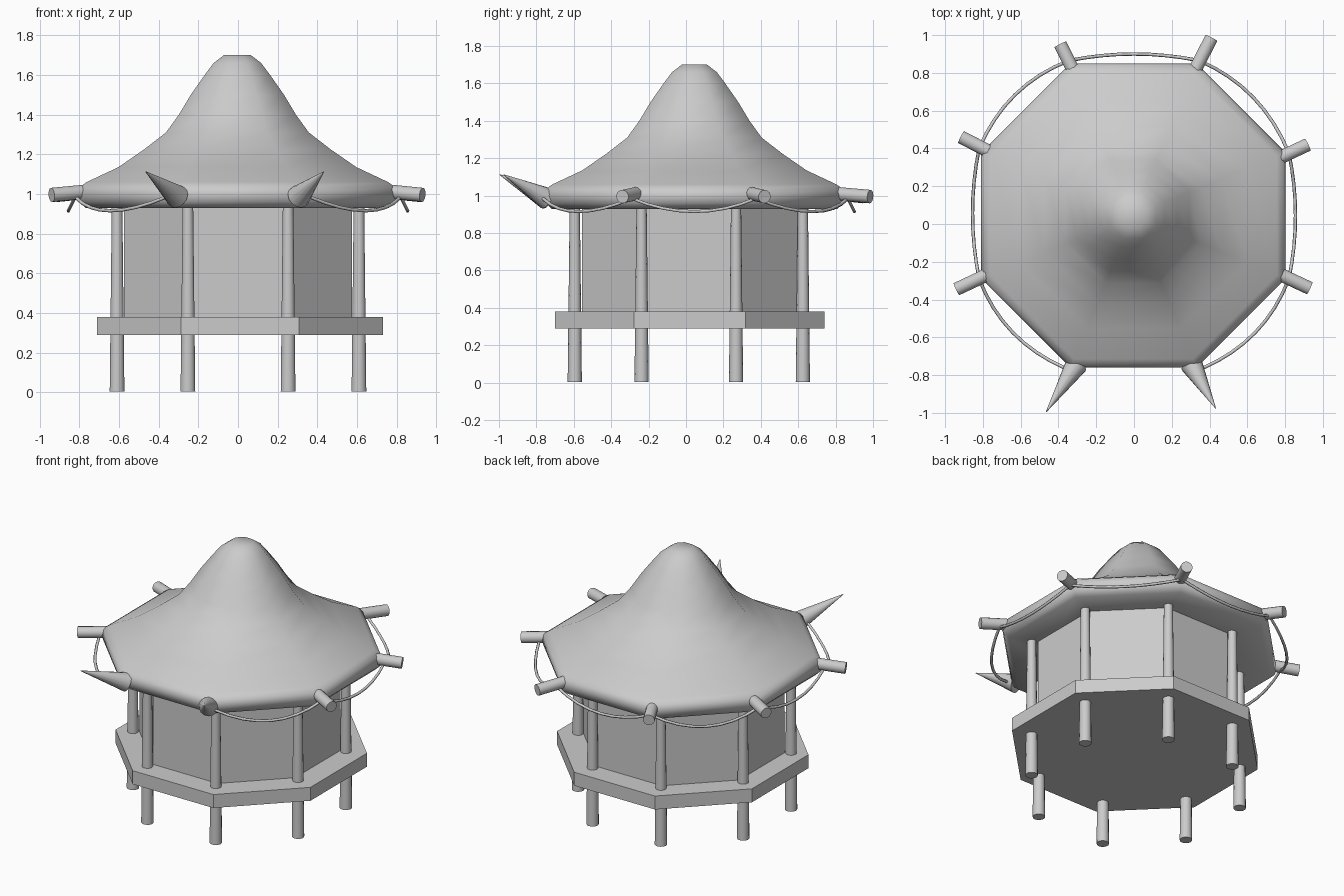
import bpy, bmesh, math
from mathutils import Vector

if "Cube" in bpy.data.objects:
    bpy.data.objects.remove(bpy.data.objects["Cube"])

# single grey colour
grey = bpy.data.materials.new("plain_grey")
grey.use_nodes = True
grey.diffuse_color = (0.6, 0.6, 0.6, 1)
grey.node_tree.nodes["Principled BSDF"].inputs["Base Color"].default_value = (0.6, 0.6, 0.6, 1)

CORNER = math.cos(math.pi / 8)


def finish(name, bm, angle):
    """Turn a bmesh into a shaded, coloured object."""
    bmesh.ops.recalc_face_normals(bm, faces=bm.faces)
    mesh = bpy.data.meshes.new(name)
    bm.to_mesh(mesh)
    bm.free()
    mesh.materials.append(grey)
    obj = bpy.data.objects.new(name, mesh)
    bpy.context.collection.objects.link(obj)
    if angle:
        bpy.ops.object.select_all(action='DESELECT')
        obj.select_set(True)
        bpy.context.view_layer.objects.active = obj
        bpy.ops.object.shade_smooth_by_angle(angle=math.radians(angle))
    return obj


def octagon(name, profile, centre, angle=0):
    """Eight-sided solid; profile lists (half width, z)."""
    bm = bmesh.new()
    rings = []
    for half, z in profile:
        r = half / CORNER
        rings.append([bm.verts.new((centre[0] + r * math.cos(a), centre[1] + r * math.sin(a), z))
                      for a in [math.pi / 8 + k * math.pi / 4 for k in range(8)]])
    for low, high in zip(rings, rings[1:]):
        for k in range(8):
            j = (k + 1) % 8
            bm.faces.new((low[k], low[j], high[j], high[k]))
    bm.faces.new(rings[0])
    bm.faces.new(rings[-1])
    return finish(name, bm, angle)


def rod(name, start, end, r1, r2):
    """Round bar or spike between two points."""
    start, end = Vector(start), Vector(end)
    axis = end - start
    bm = bmesh.new()
    bmesh.ops.create_cone(bm, cap_ends=True, segments=14, radius1=r1, radius2=r2, depth=axis.length)
    bm.transform(axis.to_track_quat('Z', 'Y').to_matrix().to_4x4())
    bmesh.ops.translate(bm, verts=bm.verts, vec=(start + end) / 2)
    return finish(name, bm, 40)


# floor, walls and roof
octagon("platform", [(0.72, 0.29), (0.72, 0.38)], (0.01, 0.02))
octagon("walls", [(0.575, 0.37), (0.575, 0.97)], (0, 0.02))
octagon("roof", [(0.5, 0.95), (0.765, 0.93), (0.795, 0.96), (0.806, 1.0), (0.795, 1.035),
                 (0.76, 1.06), (0.6, 1.135), (0.47, 1.225), (0.36, 1.31), (0.295, 1.4),
                 (0.235, 1.5), (0.165, 1.6), (0.12, 1.66), (0.068, 1.7)], (-0.003, 0.045), 60)

# posts running from the ground through the floor to the eaves
for k in range(8):
    a = math.pi / 8 + k * math.pi / 4
    x, y = 0.66 * math.cos(a), 0.015 + 0.66 * math.sin(a)
    rod(f"post_{k + 1}", (x, y, 0.005), (x, y, 0.97), 0.038, 0.027)

# beam ends at the side and back corners
beams = [((0.77, 0.35), (0.92, 0.42)), ((0.32, 0.81), (0.41, 0.985)),
         ((-0.32, 0.81), (-0.39, 0.95)), ((-0.77, 0.385), (-0.915, 0.46)),
         ((-0.78, -0.27), (-0.94, -0.345)), ((0.78, -0.27), (0.93, -0.34))]
for k, (inner, outer) in enumerate(beams):
    rod(f"beam_end_{k + 1}", (*inner, 1.01), (*outer, 0.995), 0.036, 0.036)

# pointed spikes at the front corners
rod("spike_right", (-0.305, -0.745, 0.985), (-0.465, -0.995, 1.112), 0.06, 0.002)
rod("spike_left", (0.305, -0.745, 0.985), (0.432, -0.975, 1.112), 0.06, 0.002)

# sagging ropes between neighbouring corners, front side left open
corners = [(0.36, -0.765), (0.82, -0.29), (0.82, 0.375), (0.345, 0.865),
           (-0.345, 0.865), (-0.82, 0.4), (-0.82, -0.29), (-0.36, -0.765)]
for k, (p, q) in enumerate(zip(corners, corners[1:])):
    p, q = Vector((*p, 0.985)), Vector((*q, 0.985))
    middle = (p + q) / 2
    outward = Vector((middle.x, middle.y, 0)).normalized()
    bulge = 0.07 if k % 2 == 0 else 0.035
    curve = bpy.data.curves.new(f"rope_{k + 1}", 'CURVE')
    curve.dimensions = '3D'
    curve.bevel_depth = 0.009
    curve.bevel_resolution = 1
    curve.use_fill_caps = True
    spline = curve.splines.new('POLY')
    spline.points.add(8)
    for i, point in enumerate(spline.points):
        t = i / 8
        s = 4 * t * (1 - t)
        pos = p.lerp(q, t) + outward * bulge * s - Vector((0, 0, 0.07 * s))
        point.co = (*pos, 1)
    curve.materials.append(grey)
    bpy.context.collection.objects.link(bpy.data.objects.new(f"rope_{k + 1}", curve))
